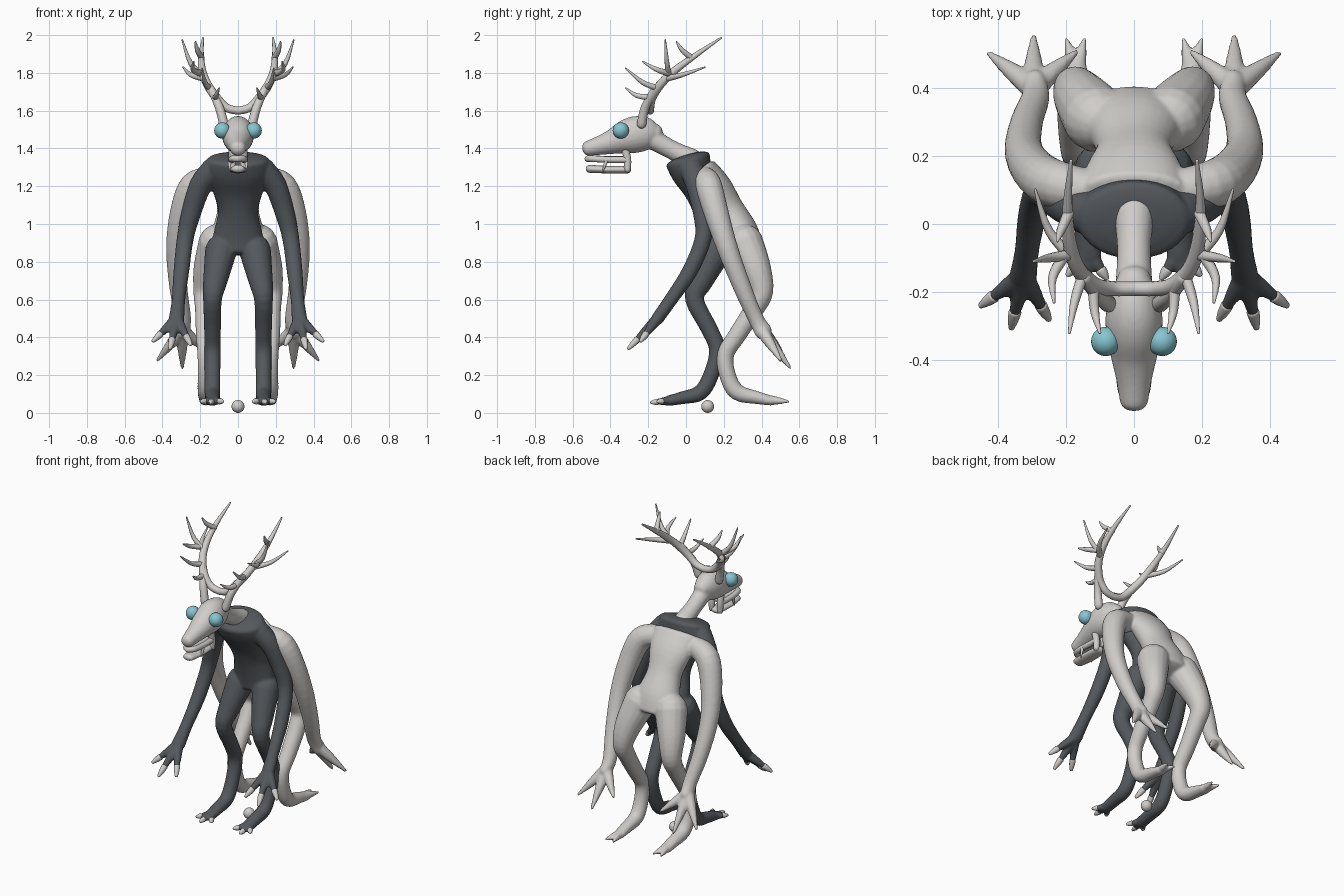
import bpy, bmesh, math
from mathutils import Vector

cube = bpy.data.objects.get("Cube")
if cube:
    bpy.data.objects.remove(cube, do_unlink=True)


def material(name, color):
    mat = bpy.data.materials.new(name)
    mat.use_nodes = True
    mat.diffuse_color = (*color, 1)
    mat.node_tree.nodes["Principled BSDF"].inputs["Base Color"].default_value = (*color, 1)
    return mat


BONE = material("bone grey", (.63, .61, .59))
DARK = material("charcoal", (.09, .1, .11))
BLUE = material("eye blue", (.24, .56, .64))


def sample(points, steps):
    """Smooth path through points holding a position and two radii."""
    pts = [Vector(p if len(p) == 5 else (*p, p[3])) for p in points]
    path = []
    for i in range(len(pts) - 1):
        a, b, c, d = pts[max(i - 1, 0)], pts[i], pts[i + 1], pts[min(i + 2, len(pts) - 1)]
        for k in range(steps):
            t = k / steps
            path.append(b + (c - a) * (t / 2) + (a * 2 - b * 5 + c * 4 - d) * (t * t / 2)
                        + (b * 3 - a - c * 3 + d) * (t ** 3 / 2))
    return path + [pts[-1]]


def tube(bm, points, dome=1.0, sides=16, steps=4):
    """Closed sweep with an elliptical section and domed ends."""
    path = sample(points, steps)
    centers = [Vector(p[:3]) for p in path]
    last = len(path) - 1
    sections, u = [], None
    for i, p in enumerate(path):
        t = (centers[min(i + 1, last)] - centers[max(i - 1, 0)]).normalized()
        if u is None:
            u = Vector((0, 1, 0)) if abs(t.x) > .9 else Vector((1, 0, 0))
        u = (u - t * u.dot(t)).normalized()
        v = t.cross(u)
        reach = min(p[3], p[4]) * dome
        angles = [0]
        if i == 0:
            angles = [-75, -50, -25, 0]
        elif i == last:
            angles = [0, 25, 50, 75]
        for angle in angles:
            a = math.radians(angle)
            sections.append((centers[i] + t * reach * math.sin(a),
                             u * p[3] * math.cos(a), v * p[4] * math.cos(a)))
    rings = []
    for c, du, dv in sections:
        turn = [math.tau * k / sides for k in range(sides)]
        rings.append([bm.verts.new(c + du * math.cos(a) + dv * math.sin(a)) for a in turn])
    for r, s in zip(rings, rings[1:]):
        for k in range(sides):
            n = (k + 1) % sides
            bm.faces.new((r[k], r[n], s[n], s[k]))
    bm.faces.new(rings[0][::-1])
    bm.faces.new(rings[-1])


def pair(bm, points, **options):
    """The same tube on the left and right."""
    for side in (1, -1):
        tube(bm, [(p[0] * side, *p[1:]) for p in points], **options)


def finish(name, bm, mat, voxel=0.0, relax=4):
    bmesh.ops.recalc_face_normals(bm, faces=bm.faces)
    for face in bm.faces:
        face.smooth = True
    mesh = bpy.data.meshes.new(name)
    bm.to_mesh(mesh)
    bm.free()
    mesh.materials.append(mat)
    obj = bpy.data.objects.new(name, mesh)
    bpy.context.collection.objects.link(obj)
    if voxel:
        fuse = obj.modifiers.new("fuse", 'REMESH')
        fuse.mode = 'VOXEL'
        fuse.voxel_size = voxel
        fuse.use_smooth_shade = True
        soften = obj.modifiers.new("soften", 'SMOOTH')
        soften.factor = .5
        soften.iterations = relax
    return obj


def digits(bm, root, tips, thick, claws=None):
    """Tapered fingers or toes, with optional pale claws on the ends."""
    root = Vector(root)
    for tip in map(Vector, tips):
        mid = root.lerp(tip, .5)
        near = root.lerp(tip, .7)
        pair(bm, [(*root, thick), (*mid, thick * .7), (*tip, thick * .25)], sides=10)
        if claws:
            pair(claws, [(*near, thick * .6), (*root.lerp(tip, .85), thick * .5),
                         (*tip, thick * .28)], sides=10, dome=.6)


# Dark front body: torso, arms, legs, hands and feet
body = bmesh.new()
claws = bmesh.new()
tube(body, [(0, .01, 1.34, .165, .12), (0, .03, 1.28, .17, .11), (0, .08, 1.18, .135, .09),
            (0, .12, 1.07, .105, .08), (0, .16, .95, .13, .085), (0, .17, .86, .14, .08)],
     dome=.25, sides=28)
pair(body, [(.13, .03, 1.29, .065), (.2, .06, 1.2, .06), (.25, .09, 1.05, .052),
            (.28, .09, .92, .045), (.3, .02, .75, .042), (.315, -.08, .6, .036),
            (.325, -.15, .5, .042, .034)])
pair(body, [(.09, .16, .86, .085), (.12, .08, .7, .065), (.135, .045, .6, .05),
            (.135, .12, .45, .045), (.135, .165, .34, .044), (.135, .14, .22, .042),
            (.135, .08, .11, .042), (.135, -.02, .08, .04, .034), (.135, -.09, .065, .04, .028)])
digits(body, (.325, -.15, .5), [(.45, -.24, .38), (.36, -.305, .34), (.25, -.28, .36)],
       .032, claws)
digits(body, (.135, -.08, .065), [(.195, -.15, .06), (.145, -.185, .055), (.08, -.16, .06)],
       .028, claws)
finish("front_body", body, DARK, .008)
finish("front_claws", claws, BONE)

# Pale rear body, facing backward
body = bmesh.new()
tube(body, [(0, .1, 1.3, .15, .06), (0, .16, 1.2, .14, .08), (0, .22, 1.08, .11, .085),
            (0, .28, .96, .14, .1), (0, .31, .87, .16, .1)], dome=.25, sides=28)
pair(body, [(.15, .1, 1.24, .065), (.24, .12, 1.2, .072), (.295, .16, 1.06, .066),
            (.325, .22, .87, .056), (.315, .3, .66, .048), (.29, .37, .5, .042),
            (.295, .41, .43, .048, .036)])
pair(body, [(.11, .31, .9, .1), (.155, .37, .76, .082), (.175, .4, .64, .062),
            (.175, .36, .55, .053), (.175, .27, .41, .048), (.17, .21, .31, .045),
            (.17, .22, .2, .044), (.17, .27, .11, .044), (.17, .38, .08, .038, .034),
            (.17, .45, .065, .036, .026)])
digits(body, (.295, .4, .44), [(.425, .5, .28), (.295, .55, .24), (.17, .505, .33)], .038)
digits(body, (.17, .44, .068), [(.2, .545, .06), (.145, .545, .06)], .028)
finish("rear_body", body, BONE, .008)

# Skull with snout, nose and neck
head = bmesh.new()
tube(head, [(0, -.16, 1.475, .05, .055), (0, -.2, 1.478, .07, .085), (0, -.26, 1.475, .083, .097),
            (0, -.32, 1.46, .082, .09), (0, -.39, 1.435, .068, .066), (0, -.46, 1.415, .052, .05),
            (0, -.52, 1.4, .042, .04)], dome=.75, sides=24)
tube(head, [(0, .03, 1.34, .06), (0, -.07, 1.39, .05), (0, -.18, 1.45, .055)])
finish("head", head, BONE, .008)

# Open mouth: lower jaw, upper tooth ridge, hinges and fangs
jaw = bmesh.new()
tube(jaw, [(0, -.31, 1.288, .04, .02), (0, -.42, 1.288, .045, .02),
           (0, -.51, 1.292, .036, .021)])
ridge = [(.032, -.31, 1.34, .017), (.036, -.4, 1.34, .017),
         (.03, -.49, 1.345, .017), (0, -.52, 1.345, .017)]
pair(jaw, ridge)
pair(jaw, [(.03, -.32, 1.39, .02), (.03, -.31, 1.34, .02), (.03, -.31, 1.29, .018)])
pair(jaw, [(.044, -.42, 1.34, .01), (.044, -.43, 1.31, .008), (.042, -.44, 1.28, .003)])
tube(jaw, [(0, -.33, 1.345, .03, .014), (0, -.49, 1.35, .028, .012)])
finish("jaw", jaw, BONE)

# Antlers: joined main beam, stalks and tines
antlers = bmesh.new()
pair(antlers, [(0, -.19, 1.6, .021), (.06, -.19, 1.615, .022), (.115, -.18, 1.67, .024),
               (.165, -.13, 1.745, .023), (.19, -.05, 1.82, .02), (.195, .06, 1.9, .014),
               (.185, .185, 1.985, .005)], sides=12)
pair(antlers, [(.075, -.235, 1.53, .025), (.1, -.215, 1.62, .023), (.145, -.16, 1.72, .02)],
     sides=12)
tines = [((.12, -.18, 1.67), (.115, -.26, 1.68), (.1, -.32, 1.72)),
         ((.15, -.15, 1.72), (.175, -.23, 1.75), (.19, -.32, 1.825)),
         ((.18, -.09, 1.78), (.25, -.1, 1.85), (.295, -.11, 1.975)),
         ((.18, -.1, 1.77), (.25, -.02, 1.79), (.29, .1, 1.83)),
         ((.21, -.1, 1.8), (.24, -.16, 1.82), (.235, -.23, 1.86)),
         ((.193, .03, 1.88), (.215, -.02, 1.92), (.225, -.05, 1.965))]
for root, bend, tip in tines:
    pair(antlers, [(*root, .017), (*bend, .013), (*tip, .004)], sides=10)
finish("antlers", antlers, BONE)


# Eyes and the small ball on the ground
def ball(name, center, radius, mat):
    bm = bmesh.new()
    bmesh.ops.create_uvsphere(bm, u_segments=32, v_segments=16, radius=radius)
    finish(name, bm, mat).location = center


for label, side in (("left_eye", 1), ("right_eye", -1)):
    ball(label, (side * .083, -.345, 1.495), .043, BLUE)
ball("ground_ball", (0, .115, .034), .034, BONE)
